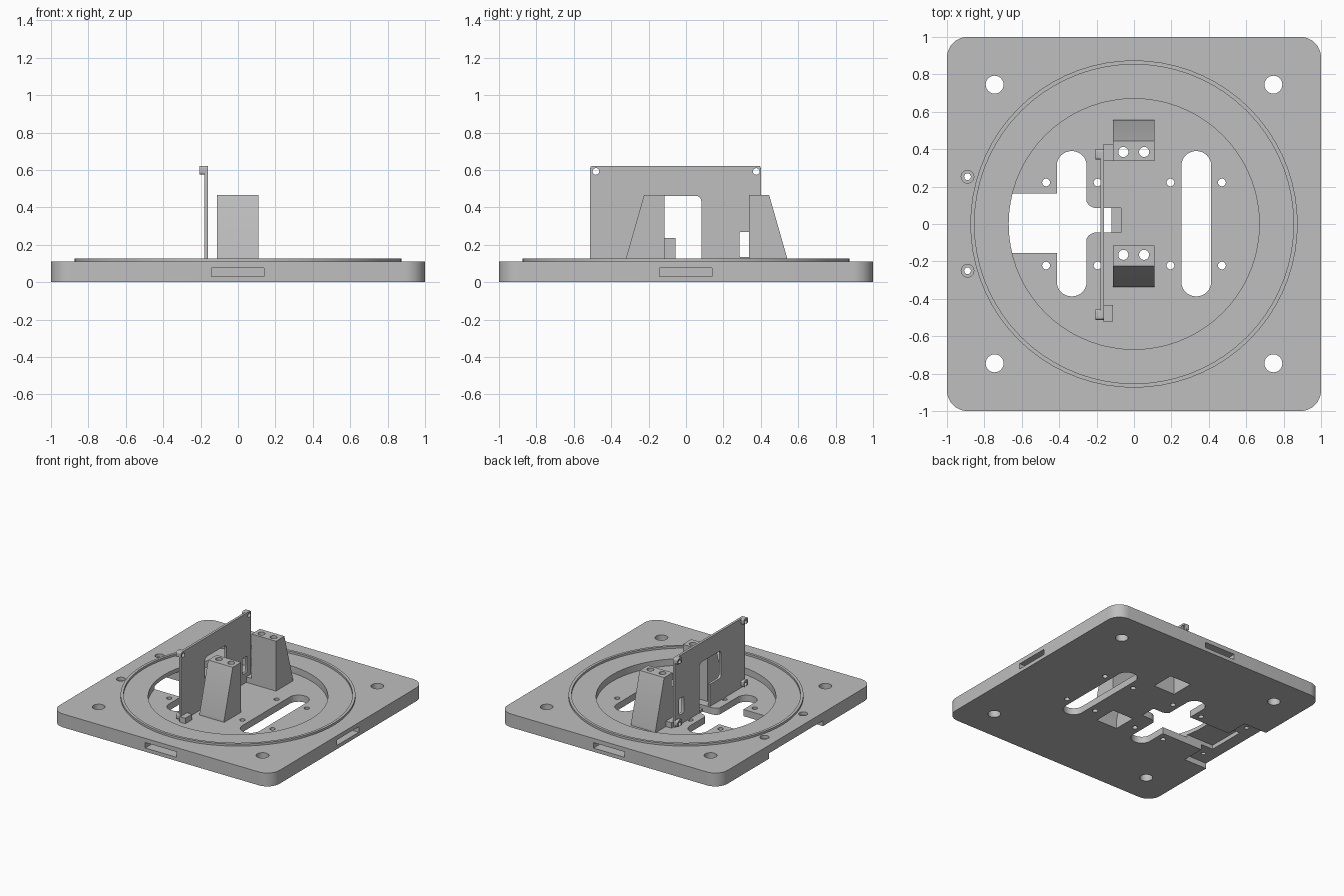
import bpy, bmesh
from math import sin, cos, pi

if "Cube" in bpy.data.objects:
    bpy.data.objects.remove(bpy.data.objects["Cube"])

grey = bpy.data.materials.new("plain_grey")
grey.use_nodes = True
colour = (0.52, 0.52, 0.52, 1)
grey.diffuse_color = colour
grey.node_tree.nodes["Principled BSDF"].inputs["Base Color"].default_value = colour

FLOOR = 0.055    # recess floor height
TOP = 0.11       # plate top height
LOW = -0.02      # start of cuts that go right through


def prism(name, pts, lo, hi, axis="z"):
    """Extrude a 2D outline; axis z takes (x, y) points, axis x takes (y, z), axis y takes (x, z)."""
    place = {"z": lambda a, b, h: (a, b, h),
             "x": lambda a, b, h: (h, a, b),
             "y": lambda a, b, h: (a, h, b)}[axis]
    bm = bmesh.new()
    ends = [[bm.verts.new(place(a, b, h)) for a, b in pts] for h in (lo, hi)]
    for ring in ends:
        bm.faces.new(ring)
    for i in range(len(pts)):
        j = (i + 1) % len(pts)
        bm.faces.new((ends[0][i], ends[0][j], ends[1][j], ends[1][i]))
    bmesh.ops.recalc_face_normals(bm, faces=bm.faces)
    mesh = bpy.data.meshes.new(name)
    bm.to_mesh(mesh)
    bm.free()
    mesh.materials.append(grey)
    ob = bpy.data.objects.new(name, mesh)
    bpy.context.collection.objects.link(ob)
    return ob


def arc(cx, cy, r, start, end, n):
    return [(cx + r * cos(start + (end - start) * i / n),
             cy + r * sin(start + (end - start) * i / n)) for i in range(n + 1)]


def circle(cx, cy, r, n=24):
    return arc(cx, cy, r, 0, 2 * pi, n)[:-1]


def rect(x0, x1, y0, y1):
    return [(x0, y0), (x1, y0), (x1, y1), (x0, y1)]


def rounded(x0, x1, y0, y1, r, n=8):
    centres = [(x1 - r, y1 - r), (x0 + r, y1 - r), (x0 + r, y0 + r), (x1 - r, y0 + r)]
    return [p for k, c in enumerate(centres)
            for p in arc(*c, r, k * pi / 2, (k + 1) * pi / 2, n)]


def boolean(target, pts, lo, hi, axis="z", mode="DIFFERENCE"):
    """Cut or add one extruded outline."""
    tool = prism("helper", pts, lo, hi, axis)
    tool.hide_render = True
    mod = target.modifiers.new("shape", "BOOLEAN")
    mod.operation, mod.solver, mod.object = mode, "EXACT", tool
    bpy.context.view_layer.objects.active = target
    bpy.ops.object.modifier_apply(modifier=mod.name)
    bpy.data.objects.remove(tool)


# Base plate with a round recess
base = prism("base_plate", rounded(-1, 1, -1, 1, 0.11), 0, TOP)
boolean(base, circle(0, 0, 0.67, 72), FLOOR, 0.2)

# Raised lip around the recess
lip = prism("raised_lip", circle(0, 0, 0.875, 72), TOP - 0.01, 0.127)
boolean(lip, circle(0, 0, 0.853, 72), 0, 0.2)

# Corner holes and floor screw holes
for sx in (-1, 1):
    for sy in (-1, 1):
        boolean(base, circle(sx * 0.745, sy * 0.745, 0.048), LOW, 0.2)
        for x in (0.195, 0.47):
            boolean(base, circle(sx * x, sy * 0.222, 0.021, 16), LOW, 0.2)

# Long floor slots
for x in (-0.333, 0.333):
    boolean(base, rounded(x - 0.08, x + 0.08, -0.387, 0.39, 0.079), LOW, 0.2)

# Cable channel, edge pocket and countersunk holes on one side
boolean(base, rect(-0.9, -0.4, -0.155, 0.163), LOW, 0.078)
boolean(base, rect(-1.1, -0.79, -0.35, 0.35), LOW, 0.045)
for y in (-0.25, 0.253):
    boolean(base, circle(-0.89, y, 0.018, 16), LOW, 0.2)
    boolean(base, circle(-0.89, y, 0.034, 20), 0.085, 0.2)

# Flared centre opening with a shallow ledge
flare = ([(-0.3, -0.1)] + arc(-0.2, -0.105, 0.06, pi, pi / 2, 6)
         + [(-0.12, -0.045), (-0.12, 0.085)]
         + arc(-0.2, 0.145, 0.06, -pi / 2, -pi, 6) + [(-0.3, 0.145)])
boolean(base, flare, LOW, 0.2)
boolean(base, rect(-0.13, -0.07, -0.045, 0.085), 0.025, 0.2)

# Edge slots on three sides
slot = rect(-0.143, 0.14, 0.03, 0.075)
boolean(base, slot, 0.92, 1.1, "x")
boolean(base, slot, 0.92, 1.1, "y")
boolean(base, slot, -1.1, -0.92, "y")

# Hollow wedge stands, mirrored about their shared middle line
MID = 0.11
for name, s in (("front_stand", -1), ("back_stand", 1)):
    def side(pts):
        return [(MID + s * d, z) for d, z in pts]
    stand = prism(name, side([(0.226, FLOOR), (0.446, FLOOR), (0.446, 0.075),
                              (0.335, 0.465), (0.226, 0.465)]), -0.113, 0.11, "x")
    hollow = side([(0.241, LOW), (0.431, LOW), (0.431, 0.07), (0.322, 0.44), (0.241, 0.44)])
    for part in (stand, base):
        boolean(part, hollow, -0.098, 0.095, "x")
    for x in (-0.057, 0.054):
        boolean(stand, circle(x, MID + s * 0.275, 0.027, 20), 0.4, 0.5)

# Upright panel with a stepped opening and a small window
panel = prism("upright_panel", rounded(-0.512, 0.4, 0.04, 0.622, 0.015, 4), -0.18, -0.16, "x")
for y0, y1 in ((-0.512, -0.457), (0.345, 0.4)):
    for z0 in (0.065, 0.575):
        boolean(panel, rounded(y0, y1, z0, z0 + 0.047, 0.012, 4), -0.205, -0.17, "x", "UNION")
        boolean(panel, circle((y0 + y1) / 2 + 0.003, z0 + 0.017, 0.018, 16), -0.3, -0.1, "x")
boolean(panel, rounded(-0.2, 0.082, 0.237, 0.462, 0.03, 4), -0.3, -0.1, "x")
boolean(panel, rect(-0.055, 0.082, 0, 0.3), -0.3, -0.1, "x")
boolean(panel, rounded(0.285, 0.347, 0.135, 0.268, 0.008, 3), -0.3, -0.1, "x")

# Feet that hold the panel to the floor
for name, y0 in (("front_panel_foot", -0.522), ("back_panel_foot", 0.336)):
    prism(name, rect(-0.165, -0.113, y0, y0 + 0.088), FLOOR - 0.01, 0.1)

# Smooth the round walls, keep the edges sharp
bpy.ops.object.select_all(action="DESELECT")
for ob in bpy.context.collection.objects:
    if ob.type == "MESH" and ob.data.materials and ob.data.materials[0] == grey:
        ob.select_set(True)
bpy.context.view_layer.objects.active = base
bpy.ops.object.shade_smooth_by_angle(angle=pi / 6)
